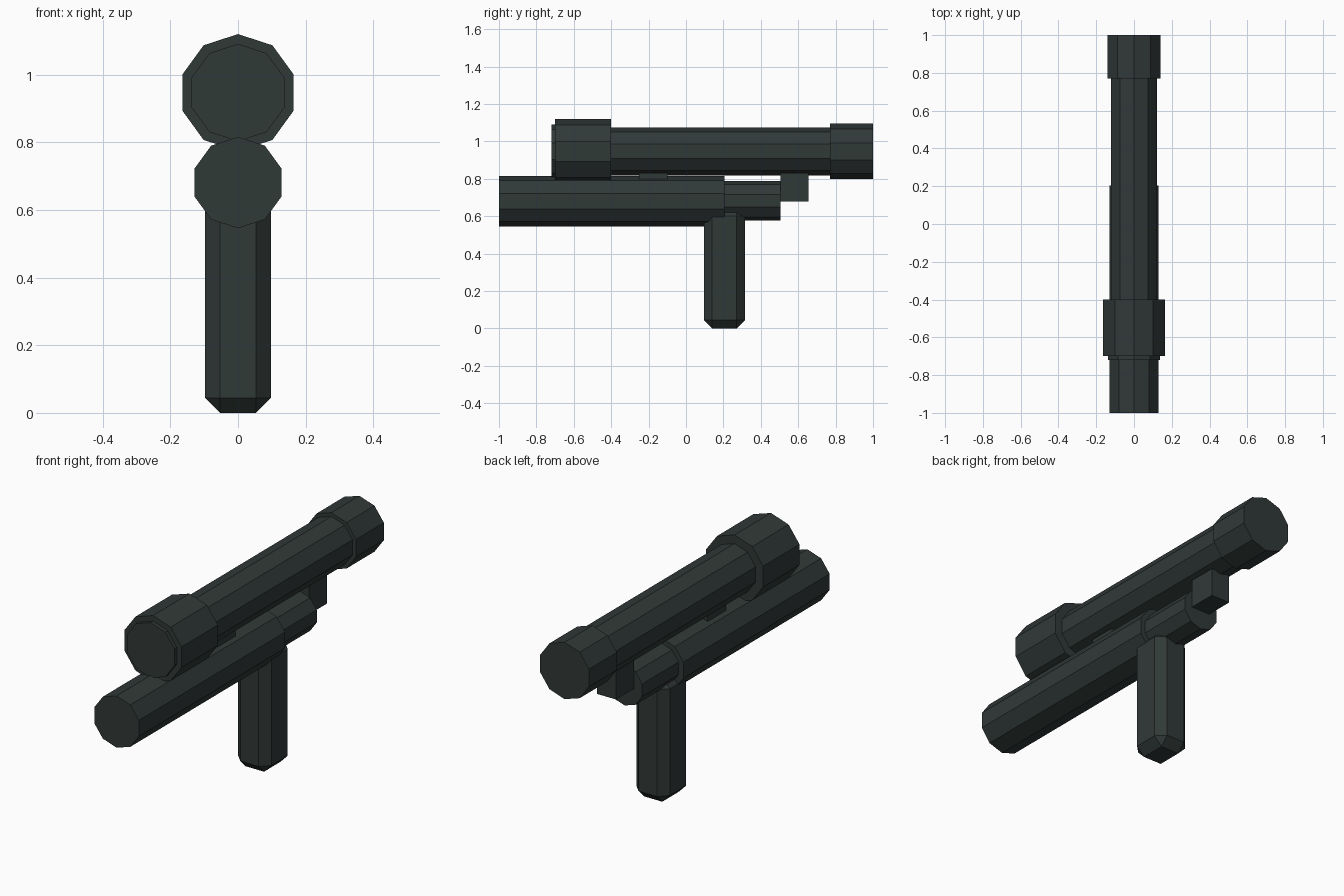
import bpy
import bmesh
import math
from mathutils import Matrix

cube = bpy.data.objects.get("Cube")
if cube:
    bpy.data.objects.remove(cube, do_unlink=True)

# Single dark gunmetal colour
gunmetal = bpy.data.materials.new("dark_gunmetal")
gunmetal.use_nodes = True
colour = (0.030, 0.041, 0.039, 1)
gunmetal.diffuse_color = colour
gunmetal.node_tree.nodes["Principled BSDF"].inputs["Base Color"].default_value = colour


def finish(name, bm):
    bmesh.ops.recalc_face_normals(bm, faces=bm.faces[:])
    mesh = bpy.data.meshes.new(name)
    bm.to_mesh(mesh)
    bm.free()
    mesh.materials.append(gunmetal)
    obj = bpy.data.objects.new(name, mesh)
    bpy.context.collection.objects.link(obj)
    return obj


def tube(name, radius, z, y_front, y_back):
    """Ten-sided prism along y with a corner at the top."""
    bm = bmesh.new()
    rings = []
    for y in (y_front, y_back):
        ring = []
        for i in range(10):
            a = math.tau * i / 10
            ring.append(bm.verts.new((radius * math.sin(a), y, z + radius * math.cos(a))))
        rings.append(ring)
        bm.faces.new(ring)
    for i in range(10):
        j = (i + 1) % 10
        bm.faces.new((rings[0][i], rings[0][j], rings[1][j], rings[1][i]))
    return finish(name, bm)


def block(name, size, centre, chamfer=0):
    bm = bmesh.new()
    bmesh.ops.create_cube(bm, size=1, matrix=Matrix.Translation(centre) @ Matrix.Diagonal((*size, 1)))
    if chamfer:
        bmesh.ops.bevel(bm, geom=bm.edges[:], offset=chamfer, offset_type='OFFSET',
                        segments=1, affect='EDGES')
    return finish(name, bm)


# Barrel and receiver
tube("barrel", 0.135, 0.681, -1.0, 0.205)
tube("receiver", 0.106, 0.683, 0.205, 0.505)

# Scope
SCOPE_Z = 0.947
tube("scope_tube", 0.128, SCOPE_Z, -0.4, 0.77)
tube("scope_front_ring", 0.173, SCOPE_Z, -0.7, -0.4)
tube("scope_lens", 0.144, SCOPE_Z, -0.72, -0.7)
tube("scope_eyepiece", 0.148, SCOPE_Z, 0.77, 1.0)

# Mounts under the scope
for name, y in (("front_mount", -0.175), ("rear_mount", 0.58)):
    block(name, (0.11, 0.15, 0.15), (0, y, 0.755))

# Chamfered grip
block("grip", (0.194, 0.22, 0.645), (0, 0.205, 0.3225), 0.044)
